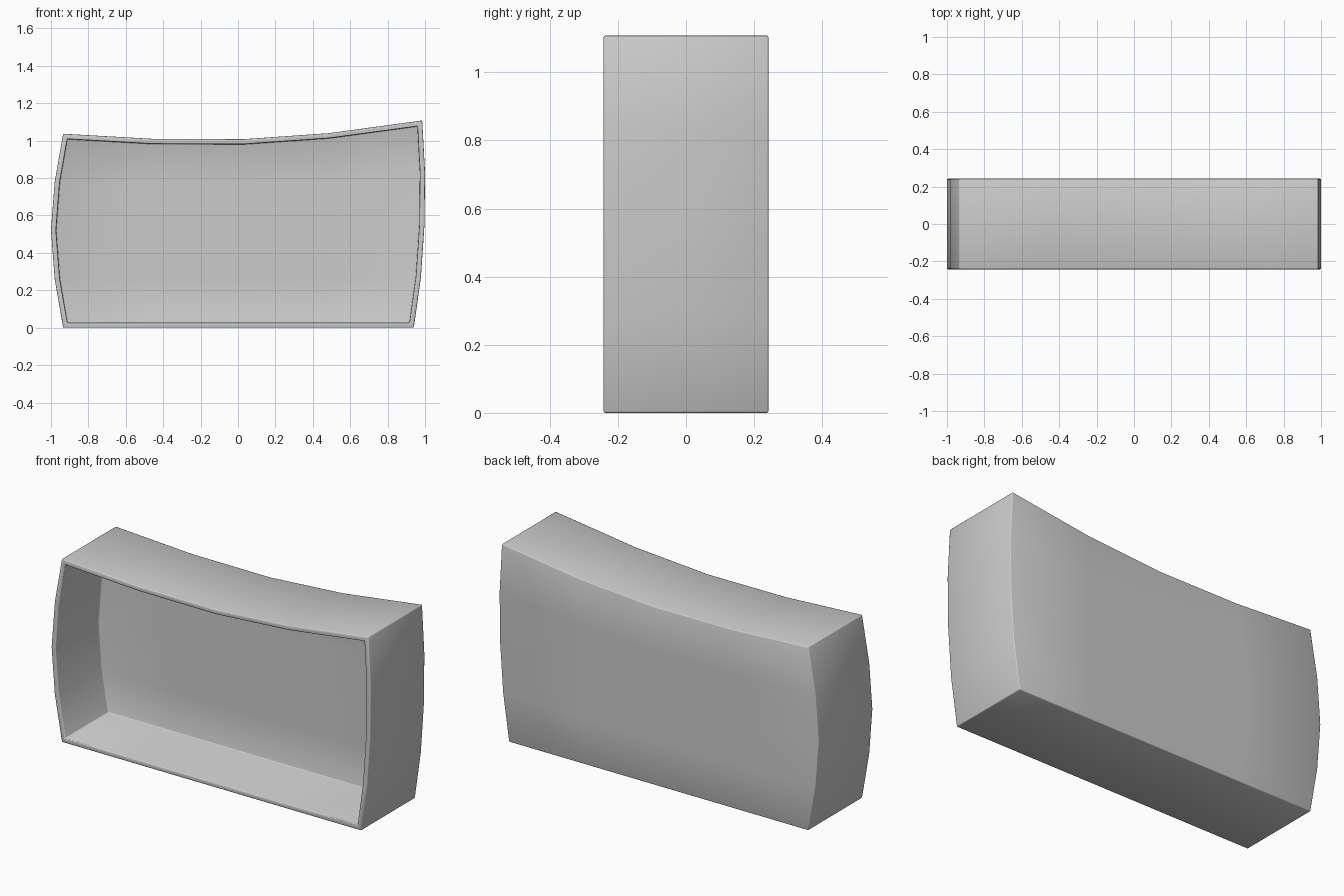
import bpy, bmesh
from mathutils import Vector

if "Cube" in bpy.data.objects:
    bpy.data.objects.remove(bpy.data.objects["Cube"])

N = 4                      # segments per side
HALF_DEPTH, FLOOR_Y, RIM = 0.242, 0.143, 0.027

# Outline of the shell, anticlockwise from bottom left (x, z), four segments a side
BOTTOM = [(-0.935, 0), (-0.467, 0), (0.0, 0), (0.47, 0)]
RIGHT = [(0.94, 0), (0.978, 0.27), (0.997, 0.55), (1.0, 0.83)]
TOP = [(0.985, 1.108), (0.485, 1.04), (0.03, 1.008), (-0.46, 1.01)]
LEFT = [(-0.935, 1.037), (-0.98, 0.78), (-1.0, 0.52), (-0.98, 0.26)]
outer = [Vector(p) for p in BOTTOM + RIGHT + TOP + LEFT]


def inset(loop, d):
    """Mitred inward offset of an anticlockwise loop."""
    out = []
    for i, p in enumerate(loop):
        a = (p - loop[i - 1]).normalized()
        b = (loop[(i + 1) % len(loop)] - p).normalized()
        n1, n2 = Vector((-a.y, a.x)), Vector((-b.y, b.x))
        out.append(p + (n1 + n2) * d / (1 + n1.dot(n2)))
    return out


def ring(bm, loop, y):
    return [bm.verts.new((p.x, y, p.y)) for p in loop]


def bridge(bm, a, b):
    for i in range(len(a)):
        j = (i + 1) % len(a)
        bm.faces.new((a[i], a[j], b[j], b[i]))


def grid_cap(bm, loop):
    """Fill a 4N loop with an N x N grid blended from its four sides."""
    g = {}
    for k in range(N):
        g[k, 0], g[N, k] = loop[k], loop[N + k]
        g[N - k, N], g[0, N - k] = loop[2 * N + k], loop[3 * N + k]
    for i in range(1, N):
        for j in range(1, N):
            u, v = i / N, j / N
            co = (g[i, 0].co * (1 - v) + g[i, N].co * v
                  + g[0, j].co * (1 - u) + g[N, j].co * u
                  - g[0, 0].co * (1 - u) * (1 - v) - g[N, 0].co * u * (1 - v)
                  - g[0, N].co * (1 - u) * v - g[N, N].co * u * v)
            g[i, j] = bm.verts.new(co)
    for i in range(N):
        for j in range(N):
            bm.faces.new((g[i, j], g[i + 1, j], g[i + 1, j + 1], g[i, j + 1]))


# Open-fronted shell: back, outer walls, front rim, inner walls, recessed panel
bm = bmesh.new()
inner = inset(outer, RIM)
back = ring(bm, outer, HALF_DEPTH)
front = ring(bm, outer, -HALF_DEPTH)
lip = ring(bm, inner, -HALF_DEPTH)
recess = ring(bm, inner, FLOOR_Y)
grid_cap(bm, back)
for a, b in ((back, front), (front, lip), (lip, recess)):
    bridge(bm, a, b)
grid_cap(bm, recess)
bmesh.ops.recalc_face_normals(bm, faces=bm.faces)

# Tiny softened edges on every hard corner
hard = [e for e in bm.edges if e.calc_face_angle(0) > 0.6]
bmesh.ops.bevel(bm, geom=hard, offset=0.005, segments=2, profile=0.5,
                affect='EDGES', clamp_overlap=True)
for f in bm.faces:
    f.smooth = True

mesh = bpy.data.meshes.new("curved_shell")
bm.to_mesh(mesh)
bm.free()
shell = bpy.data.objects.new("curved_shell", mesh)
bpy.context.collection.objects.link(shell)
